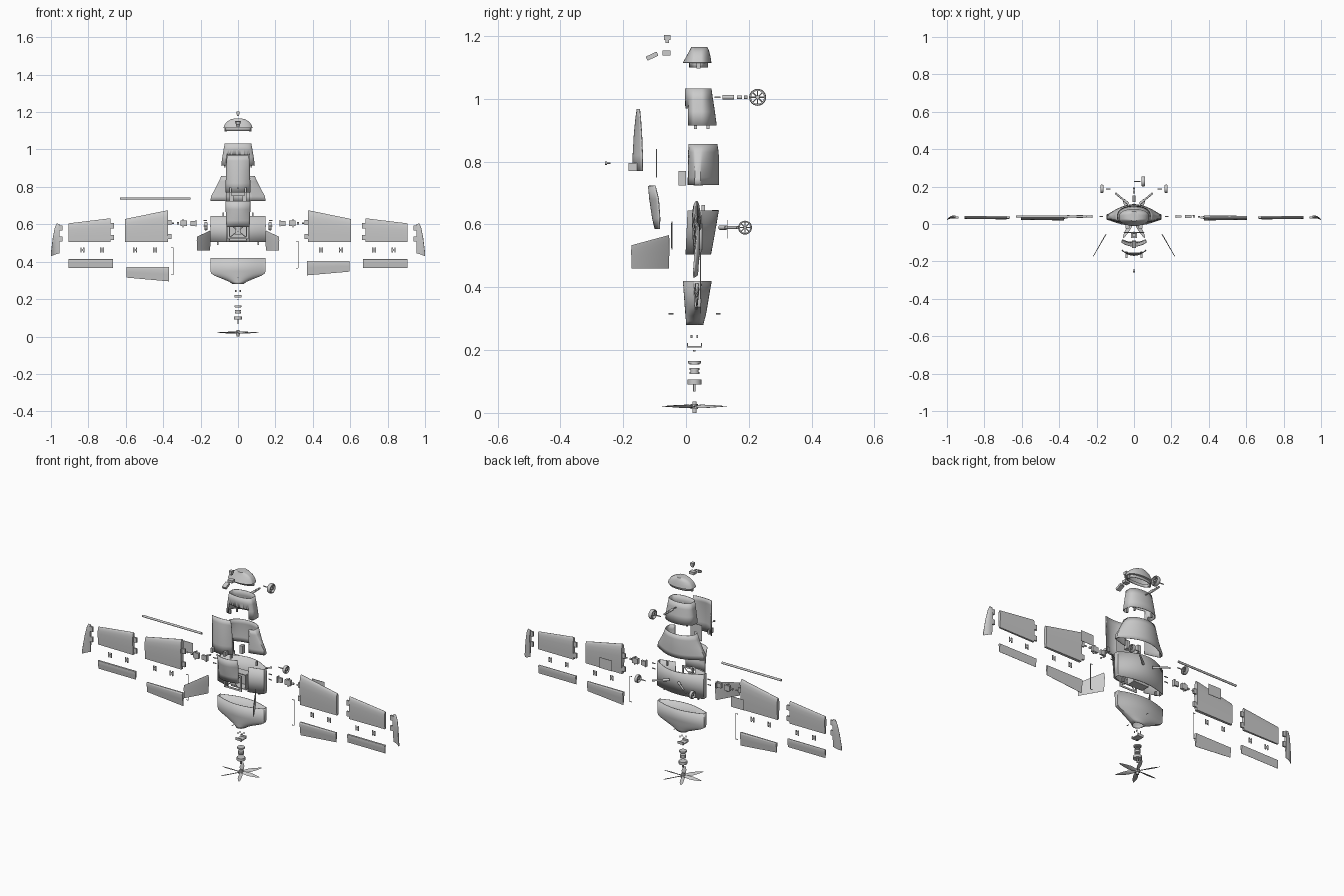
import bpy, bmesh
from math import sin, cos, pi, radians
from mathutils import Vector, Matrix

WY = 0.037  # wing plane


def finish(name, bm, angle=35):
    bmesh.ops.recalc_face_normals(bm, faces=bm.faces)
    me = bpy.data.meshes.new(name)
    bm.to_mesh(me)
    bm.free()
    ob = bpy.data.objects.new(name, me)
    bpy.context.collection.objects.link(ob)
    bpy.ops.object.select_all(action='DESELECT')
    ob.select_set(True)
    bpy.context.view_layer.objects.active = ob
    bpy.ops.object.shade_smooth_by_angle(angle=radians(angle))
    return ob


def loft(name, rings, caps=(True, True), closed=True):
    bm = bmesh.new()
    vs = [[bm.verts.new(p) for p in r] for r in rings]
    n = len(rings[0])
    for a, b in zip(vs, vs[1:]):
        for i in range(n if closed else n - 1):
            j = (i + 1) % n
            bm.faces.new((a[i], a[j], b[j], b[i]))
    for c, r in zip(caps, (vs[0], vs[-1])):
        if c:
            bm.faces.new(r)
    bmesh.ops.remove_doubles(bm, verts=bm.verts, dist=1e-6)
    return finish(name, bm)


def boxes(name, items):
    """items: (centre, size) pairs joined in one object"""
    bm = bmesh.new()
    for c, s in items:
        bmesh.ops.create_cube(bm, size=1, matrix=Matrix.Translation(c) @ Matrix.Diagonal((*s, 1)))
    return finish(name, bm)


def rods(name, items, seg=16):
    """items: (start, end, radius) cylinders joined in one object"""
    bm = bmesh.new()
    for a, b, r in items:
        a, b = Vector(a), Vector(b)
        m = Matrix.Translation((a + b) / 2) @ (b - a).to_track_quat('Z', 'Y').to_matrix().to_4x4()
        bmesh.ops.create_cone(bm, cap_ends=True, segments=seg, radius1=r, radius2=r,
                              depth=(b - a).length, matrix=m)
    return finish(name, bm)


def solidify(ob, t):
    m = ob.modifiers.new("shell", 'SOLIDIFY')
    m.thickness = t
    m.offset = -1


# Fuselage sections: stations are (z, half width, front y, back y, roundness, edge half thickness)
def body(name, stations, caps=(False, False), n=64):
    rings = []
    for z, w, yf, yb, q, e in stations:
        r = []
        for k in range(n):
            t = 2 * pi * (k + 0.5) / n
            f = abs(sin(t)) ** (2 * q)
            y = WY + e + (yb - WY - e) * f if t < pi else WY - e + (yf - WY + e) * f
            r.append((w * cos(t), y, z))
        rings.append(r)
    ob = loft(name, rings, caps)
    solidify(ob, 0.003)
    return ob


body("rear_fuselage", [(.28, .03, 0, .055, .5, .002), (.292, .045, 0, .058, .58, .006),
                       (.31, .088, -.002, .063, .85, .009), (.325, .125, -.003, .066, 1.1, .009),
                       (.337, .144, -.004, .068, 1.2, .009), (.35, .147, -.005, .07, 1.2, .01),
                       (.42, .147, -.01, .082, 1.15, .012)])
centre = body("centre_fuselage", [(.505, .147, -.008, .08, 1.15, .013), (.57, .147, -.004, .092, 1.15, .014),
                                  (.645, .147, 0, .105, 1.15, .012)])
mid = body("forward_fuselage", [(.725, .147, 0, .105, 1.15, .01), (.75, .145, 0, .106, 1.1, .009),
                                (.79, .122, 0, .106, .85, .009), (.83, .102, 0, .104, .62, .009),
                                (.857, .09, 0, .1, .5, .009)])
front = body("front_fuselage", [(.915, .09, -.001, .098, .45, .01), (.96, .084, -.002, .092, .45, .01),
                                (1.0, .077, -.003, .086, .45, .01), (1.033, .071, -.004, .081, .45, .01)])
body("nose_cap", [(1.1, .066, .01, .07, .5, .01), (1.114, .066, .01, .07, .5, .01),
                  (1.115, .078, -.01, .081, .5, .01), (1.13, .073, -.002, .079, .5, .01),
                  (1.148, .06, .008, .075, .5, .01), (1.159, .042, .014, .071, .5, .01),
                  (1.165, .022, .016, .068, .5, .01)], (False, True))

# Hatch opening through three sections
cutter = boxes("hatch_cutter", [((0, -.05, .71), (.124, .15, .52))])
cutter.hide_render = True
cutter.display_type = 'WIRE'
for ob in (centre, mid, front):
    m = ob.modifiers.new("opening", 'BOOLEAN')
    m.operation = 'DIFFERENCE'
    m.object = cutter


# Hatch lids: (z, half width, crown y, rim y)
def hatch(name, stations):
    rings = [[(w * u / 8, c + (r - c) * abs(u / 8) ** 2.2, z) for u in range(-8, 9)] for z, w, c, r in stations]
    solidify(loft(name, rings, (False, False), False), 0.004)


hatch("front_hatch", [(.77, .066, -.17, -.14), (.82, .066, -.17, -.14), (.89, .064, -.166, -.143),
                      (.94, .062, -.161, -.147), (.967, .058, -.157, -.15)])
hatch("rear_hatch", [(.585, .062, -.1, -.086), (.62, .064, -.108, -.085), (.68, .066, -.117, -.089),
                     (.723, .066, -.121, -.1)])
boxes("hatch_tabs", [((s * .04, -.165, .783), (.012, .036, .026)) for s in (1, -1)])
rods("hatch_screw", [((0, -.258, .795), (0, -.252, .795), .005), ((0, -.252, .795), (0, -.24, .795), .002)])

# Equipment trays
boxes("battery_tray", [((0, -.094, .795), (.07, .003, .09))])
boxes("equipment_tray", [((s * .05, -.045, .565), (.01, .003, .09)) for s in (1, -1)]
      + [((0, -.045, z), (.11, .003, .01)) for z in (.525, .605)])
boxes("tray_centre", [((0, -.045, .565), (.03, .003, .04))])
rods("tray_braces", [((s * .05, -.045, .525), (-s * .05, -.045, .605), .002) for s in (1, -1)])
boxes("inner_frame", [((s * .045, .03, .55), (.006, .05, .085)) for s in (1, -1)]
      + [((0, .055, .55), (.09, .003, .085)), ((0, .03, .592), (.09, .05, .004)), ((0, .03, .51), (.09, .05, .004))])

# Locating pegs of the sections
boxes("section_pegs", [((s * x, y, z), (.008, .01, .024)) for s in (1, -1) for x, y, z in
                       ((.07, .03, .916), (.055, .07, .916), (.08, .055, .65), (.107, .04, .5))]
      + [((s * .066, .04, 1.106), (.012, .012, .018)) for s in (1, -1)])
boxes("latch_block", [((s * .035, -.012, .747), (.02, .024, .045)) for s in (1, -1)])

# Wing surfaces: stations are (x, top z, bottom z, thickness, y)
WING = [(0, .08), (.02, .38), (.08, .7), (.2, .94), (.38, 1), (.7, .86), (1, .62)]
TIP = [(0, .08), (.03, .4), (.1, .75), (.25, 1), (.5, .85), (1, .08)]
FLAP = [(0, .5), (.04, .85), (.12, 1), (.5, .6), (1, .08)]


def panel(name, s, stations, prof):
    rings = []
    for x, zt, zb, th, y in stations:
        r = [(s * x, y - .55 * th * h, zt + (zb - zt) * f) for f, h in prof]
        r += [(s * x, y + .45 * th * h, zt + (zb - zt) * f) for f, h in reversed(prof)]
        rings.append(r)
    return loft(name, rings)


for s, side in ((1, "right"), (-1, "left")):
    dz = 0 if s > 0 else -.032
    panel(side + "_inner_wing", s, [(.375, .675, .505, .027, .034), (.605, .628, .505, .021, .034)], WING)
    panel(side + "_outer_wing", s, [(.682, .632, .505, .019, .035), (.905, .605, .505, .015, .036)], WING)
    panel(side + "_wing_tip", s, [(.955, .602, .445, .016, .038), (.97, .604, .441, .015, .038), (.98, .58, .437, .012, .036),
                                  (.99, .53, .433, .008, .031), (1.0, .45, .43, .004, .024)], TIP)
    panel(side + "_flap", s, [(.37, .403 + dz, .327 + dz, .017, .035), (.597, .403 + dz, .347 + dz, .013, .035)], FLAP)
    panel(side + "_aileron", s, [(.668, .414, .366, .013, .035), (.905, .414, .366, .01, .035)], FLAP)
    # Joining tabs on the panels
    boxes(side + "_wing_tabs", [((s * x, .035, z), (.022, .009, .028)) for x, z in
                                ((.674, .592), (.674, .53), (.949, .58), (.949, .522), (.367, .535), (.367, .61))])
    # H-shaped hinges
    boxes(side + "_hinges", [((s * x + d, .035, .462), (w, .003, h)) for x in (.444, .55, .727, .832)
                             for d, w, h in ((-.007, .007, .028), (.007, .007, .028), (0, .01, .012))])
    # Servo cover and servo parts in line with the wing root
    boxes(side + "_servo_cover", [((s * .415, .131, .585), (.08, .002, .06))])
    boxes(side + "_servo", [((s * .29, .04, .605), (.035, .016, .03)), ((s * .293, .04, .605), (.005, .016, .044)),
                            ((s * .238, .04, .605), (.03, .012, .026)), ((s * .225, .04, .605), (.006, .018, .036))])
    rods(side + "_servo_screws", [((s * .315, .04, .605), (s * .325, .04, .605), .006),
                                  ((s * .343, .04, .605), (s * .352, .04, .605), .004)]
         + [((s * .165, .04, z), (s * .185, .04, z), .003) for z in (.59, .62)])
    # Control rod with bent ends
    x, z = (.322, .365) if s > 0 else (-.346, .33)
    rods(side + "_control_rod", [((x, .046, z), (x, .046, z + .145), .0018)]
         + [((x, .046, q), (x - .013, .046, q), .0018) for q in (z, z + .145)], 8)
    # Splayed tail fin
    rings = []
    for t, zt in ((0, .566), (1, .534)):
        c = Vector((s * (.15 + .068 * t), -.055 - .118 * t, 0))
        nrm = Vector((s * .86, -.5, 0)) * (.005 - .002 * t)
        rings.append([c + nrm * h + Vector((0, 0, zt + (.46 - zt) * f)) for f, h in TIP]
                     + [c - nrm * h + Vector((0, 0, zt + (.46 - zt) * f)) for f, h in reversed(TIP)])
    loft(side + "_tail_fin", rings)
    # Main gear leg
    rods(side + "_gear_leg", [((s * .035, .112, .59), (s * .1, .165, .59), .005),
                              ((s * .03, .108, .59), (s * .055, .128, .59), .007),
                              ((s * .125, .188, .59), (s * .15, .188, .59), .003)])

# Long wing spar tube
rods("wing_spar", [((-.63, .04, .738), (-.255, .04, .738), .006)])


# Spoked wheels, axle along x
def wheel(name, x, y, z, r, w):
    c = Vector((x, y, z))
    prof = [(r * .76, -w / 2), (r * .92, -w / 2), (r, -w / 4), (r, w / 4), (r * .92, w / 2), (r * .76, w / 2)]
    rings = [[c + Vector((dx, q * cos(2 * pi * k / 32), q * sin(2 * pi * k / 32))) for q, dx in prof]
             for k in range(33)]
    loft(name + "_tyre", rings, (False, False))
    d = Vector((w / 2, 0, 0))
    rods(name + "_spokes", [(c - d, c + d, r * .24)] + [
        (c, c + Vector((0, cos(k * pi / 4), sin(k * pi / 4))) * r * .8, r * .07) for k in range(8)])


wheel("left_main_wheel", -.172, .188, .59, .022, .016)
wheel("right_main_wheel", .172, .188, .59, .022, .016)
wheel("nose_wheel", .05, .228, 1.005, .027, .02)
rods("nose_gear_leg", [((0, .09, 1.005), (0, .11, 1.005), .003), ((0, .117, 1.005), (0, .153, 1.005), .007),
                       ((0, .163, 1.005), (0, .178, 1.005), .006), ((0, .184, 1.005), (0, .196, 1.005), .005),
                       ((0, .228, 1.005), (.035, .228, 1.005), .003)])

# Motor stack and mount
PY = .027
rods("motor_stack", [((0, PY, a), (0, PY, b), r) for a, b, r in
                     ((.068, .09, .004), (.09, .106, .022), (.124, .131, .016), (.131, .137, .013),
                      (.137, .143, .016), (.154, .158, .016), (.158, .165, .02), (.195, .2, .004))], 32)
boxes("motor_mount", [((0, PY, .211), (.036, .048, .005)), ((0, .005, .217), (.036, .004, .012)),
                      ((0, .049, .217), (.036, .004, .012))])
rods("mount_screws", [((sx * .012, PY + sy * .009, .239), (sx * .012, PY + sy * .009, .248), .003)
                      for sx in (1, -1) for sy in (1, -1)]
     + [((0, y, .316), (0, y + .015, .316), .002) for y in (-.055, .095)])

# Six-bladed propeller
rods("propeller_hub", [((0, PY, 0), (0, PY, .036), .007), ((0, PY, .012), (0, PY, .028), .012)], 24)
for k in range(6):
    rot = Matrix.Translation((0, PY, .021)) @ Matrix.Rotation(k * pi / 3, 4, 'Z')
    rings = []
    for r, c, tw, th in ((.006, .012, 40, .005), (.025, .019, 32, .004), (.05, .025, 22, .003),
                         (.08, .021, 15, .002), (.103, .013, 11, .0015), (.118, .003, 10, .0006)):
        m = rot @ Matrix.Rotation(radians(tw), 4, 'X')
        rings.append([m @ Vector((r, c / 2 * cos(i * pi / 5), th / 2 * sin(i * pi / 5))) for i in range(10)])
    loft("propeller_blade_%d" % (k + 1), rings)

# Nose camera and its brackets
boxes("camera", [((0, -.06, 1.195), (.018, .02, .016)), ((0, -.06, 1.183), (.01, .012, .01))])
boxes("camera_bracket", [((0, -.062, 1.146), (.03, .026, .015))])
arm = boxes("camera_cover", [((0, 0, 0), (.024, .038, .014))])
arm.location = (0, -.108, 1.136)
arm.rotation_euler = (radians(25), 0, 0)
